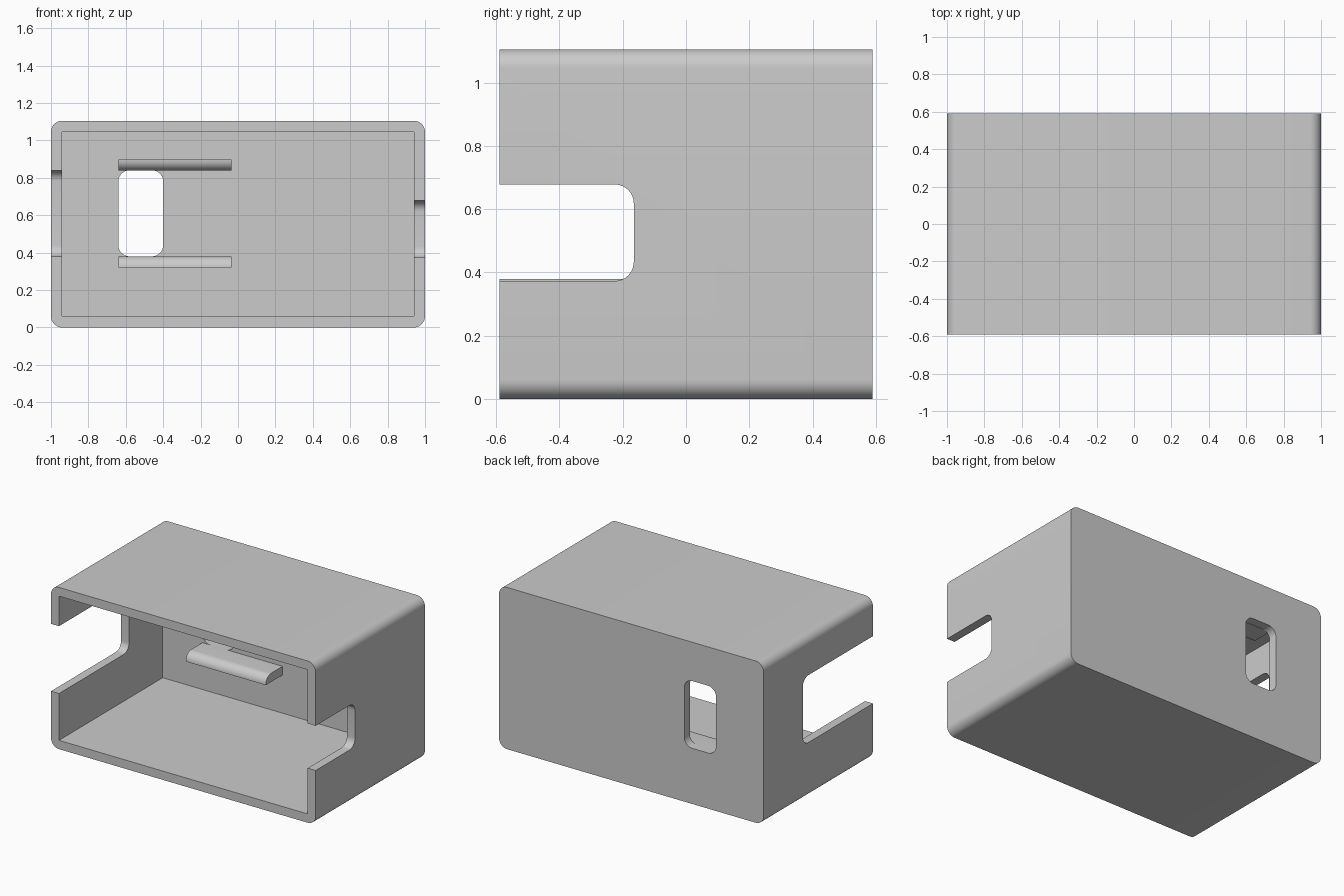
import bpy, bmesh, math

cube = bpy.data.objects.get("Cube")
if cube:
    bpy.data.objects.remove(cube, do_unlink=True)

HALF_X, HALF_Y, HEIGHT, WALL, R = 1.0, 0.59, 1.105, 0.06, 0.06

# Single plastic colour
grey = bpy.data.materials.new("light_grey_plastic")
grey.use_nodes = True
colour = (0.6, 0.6, 0.6, 1)
grey.diffuse_color = colour
grey.node_tree.nodes["Principled BSDF"].inputs["Base Color"].default_value = colour


def rounded(u0, v0, u1, v1, radii, steps=10):
    """Rectangle outline; radii start at the low corner and run anticlockwise."""
    corners = [(u0, v0, 1, 1), (u1, v0, -1, 1), (u1, v1, -1, -1), (u0, v1, 1, -1)]
    points = []
    for i, ((u, v, su, sv), r) in enumerate(zip(corners, radii)):
        if r == 0:
            points.append((u, v))
            continue
        for k in range(steps + 1):
            a = math.pi + (i + k / steps) * math.pi / 2
            points.append((u + su * r + r * math.cos(a), v + sv * r + r * math.sin(a)))
    return points


def prism(name, outline, axis, lo, hi):
    """Extrude an (x, z) outline along y, or a (y, z) outline along x."""
    def place(u, v, w):
        return (w, u, v) if axis == "x" else (u, w, v)
    bm = bmesh.new()
    face = bm.faces.new([bm.verts.new(place(u, v, lo)) for u, v in outline])
    moved = bmesh.ops.extrude_face_region(bm, geom=[face])["geom"]
    bmesh.ops.translate(bm, vec=place(0, 0, hi - lo),
                        verts=[g for g in moved if isinstance(g, bmesh.types.BMVert)])
    bmesh.ops.recalc_face_normals(bm, faces=bm.faces)
    mesh = bpy.data.meshes.new(name)
    bm.to_mesh(mesh)
    bm.free()
    mesh.materials.append(grey)
    obj = bpy.data.objects.new(name, mesh)
    bpy.context.collection.objects.link(obj)
    return obj


def activate(obj):
    bpy.ops.object.select_all(action="DESELECT")
    obj.select_set(True)
    bpy.context.view_layer.objects.active = obj


def cut(target, cutter):
    cutter.hide_render = True
    mod = target.modifiers.new("cut", "BOOLEAN")
    mod.operation, mod.solver, mod.object = "DIFFERENCE", "EXACT", cutter
    activate(target)
    bpy.ops.object.modifier_apply(modifier=mod.name)
    bpy.data.objects.remove(cutter, do_unlink=True)


# Outer shell with rounded long edges
case = prism("case_shell", rounded(-HALF_X, 0, HALF_X, HEIGHT, [R] * 4),
             "y", -HALF_Y, HALF_Y)

# Square-cornered cavity, open at the front
inner = HALF_X - WALL
cut(case, prism("cavity_cutter", rounded(-inner, WALL, inner, HEIGHT - WALL, [0] * 4),
                "y", -HALF_Y - 0.2, HALF_Y - WALL))

# Side slots, open at the front
slot = [0, R, R, 0]
front = -HALF_Y - 0.2
cut(case, prism("left_slot_cutter", rounded(front, 0.373, -0.165, 0.678, slot),
                "x", inner - 0.05, HALF_X + 0.1))
cut(case, prism("right_slot_cutter", rounded(front, 0.38, 0.167, 0.84, slot),
                "x", -HALF_X - 0.1, -inner + 0.05))

# Window in the back wall
cut(case, prism("window_cutter", rounded(-0.64, 0.38, -0.4, 0.84, [R] * 4),
                "y", HALF_Y - WALL - 0.1, HALF_Y + 0.1))

# Rails above and below the window, each rounded towards it
back = HALF_Y - WALL
lower = prism("lower_rail", rounded(back - 0.18, 0.32, back, 0.38, [0, 0, 0, 0.058]),
              "x", -0.64, -0.035)
upper = prism("upper_rail", rounded(back - 0.18, 0.838, back, 0.898, [0.058, 0, 0, 0]),
              "x", -0.64, -0.035)

for part in (case, lower, upper):
    activate(part)
    bpy.ops.object.shade_smooth_by_angle(angle=math.radians(30))
